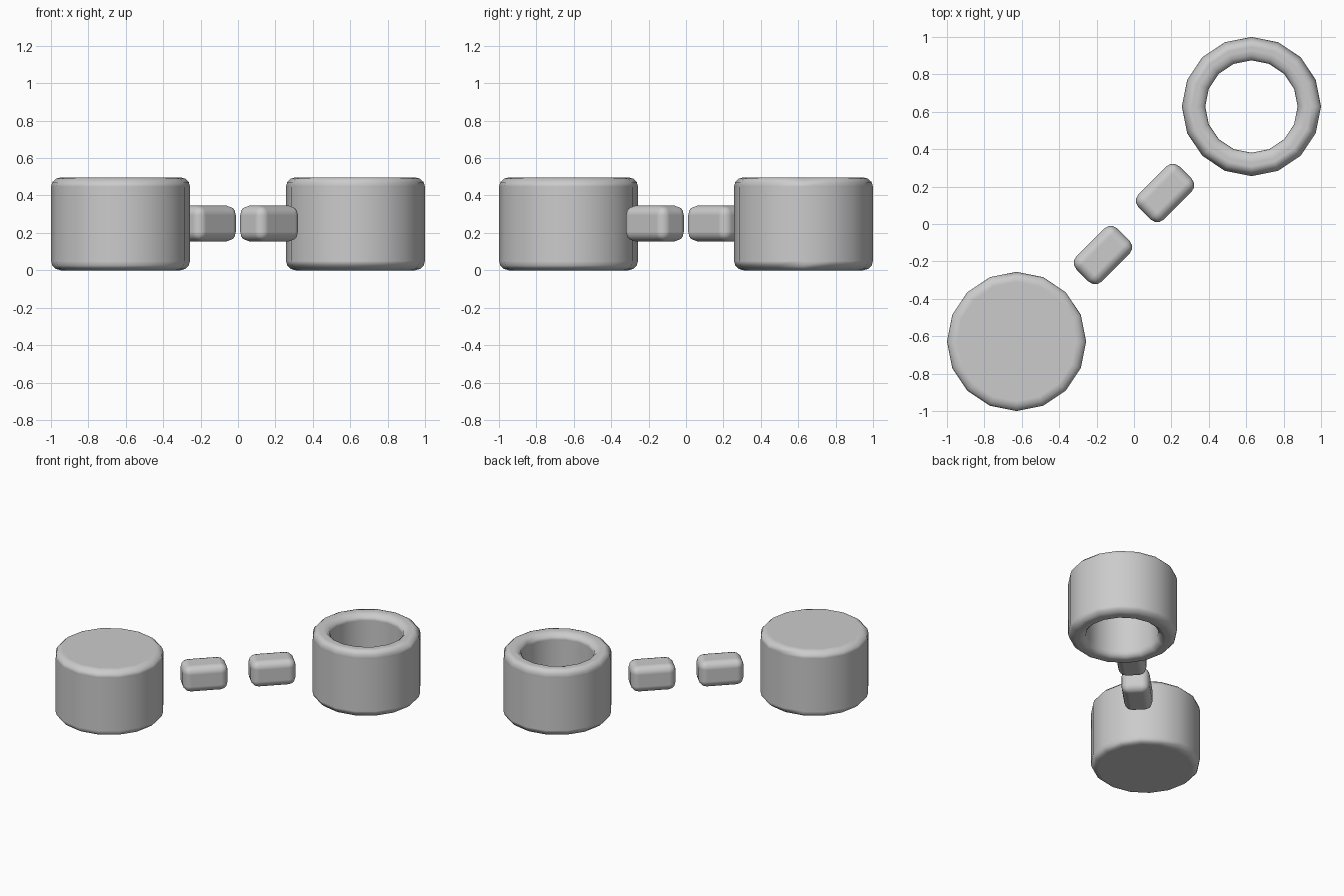
import bpy, bmesh, math
from mathutils import Matrix

if "Cube" in bpy.data.objects:
    bpy.data.objects.remove(bpy.data.objects["Cube"])

R, H, INNER, SIDES = 0.372, 0.497, 0.247, 16
OFFSET = 0.628


def finish(name, bm, loc, rot=0.0):
    bmesh.ops.recalc_face_normals(bm, faces=bm.faces)
    mesh = bpy.data.meshes.new(name)
    bm.to_mesh(mesh)
    bm.free()
    mesh.shade_smooth()
    obj = bpy.data.objects.new(name, mesh)
    obj.location = loc
    obj.rotation_euler.z = rot
    bpy.context.collection.objects.link(obj)
    return obj


def bevel(obj, width, segments):
    mod = obj.modifiers.new("rounding", 'BEVEL')
    mod.width = width
    mod.segments = segments
    mod.limit_method = 'ANGLE'
    mod.angle_limit = math.radians(40)
    mod.use_clamp_overlap = True
    mod.harden_normals = True


# solid round drum
bm = bmesh.new()
bmesh.ops.create_cone(bm, cap_ends=True, segments=SIDES,
                      radius1=R, radius2=R, depth=H)
bevel(finish("solid_drum", bm, (-OFFSET, -OFFSET, H / 2)), 0.052, 3)

# open ring: four loops joined into a tube wall
bm = bmesh.new()
profile = [(R, -H / 2), (R, H / 2), (INNER, H / 2), (INNER, -H / 2)]
loops = [[bm.verts.new((r * math.cos(i * math.tau / SIDES),
                        r * math.sin(i * math.tau / SIDES), z))
          for i in range(SIDES)] for r, z in profile]
for k in range(4):
    a, b = loops[k], loops[(k + 1) % 4]
    for i in range(SIDES):
        j = (i + 1) % SIDES
        bm.faces.new((a[i], a[j], b[j], b[i]))
bevel(finish("open_ring", bm, (OFFSET, OFFSET, H / 2)), 0.052, 3)

# two rounded blocks lying along the diagonal
for name, s in (("block_near_drum", -1), ("block_near_ring", 1)):
    bm = bmesh.new()
    bmesh.ops.create_cube(bm, size=1,
                          matrix=Matrix.Diagonal((0.31, 0.192, 0.192, 1)))
    block = finish(name, bm, (s * 0.166, s * 0.166, 0.25), math.pi / 4)
    bevel(block, 0.052, 3)
